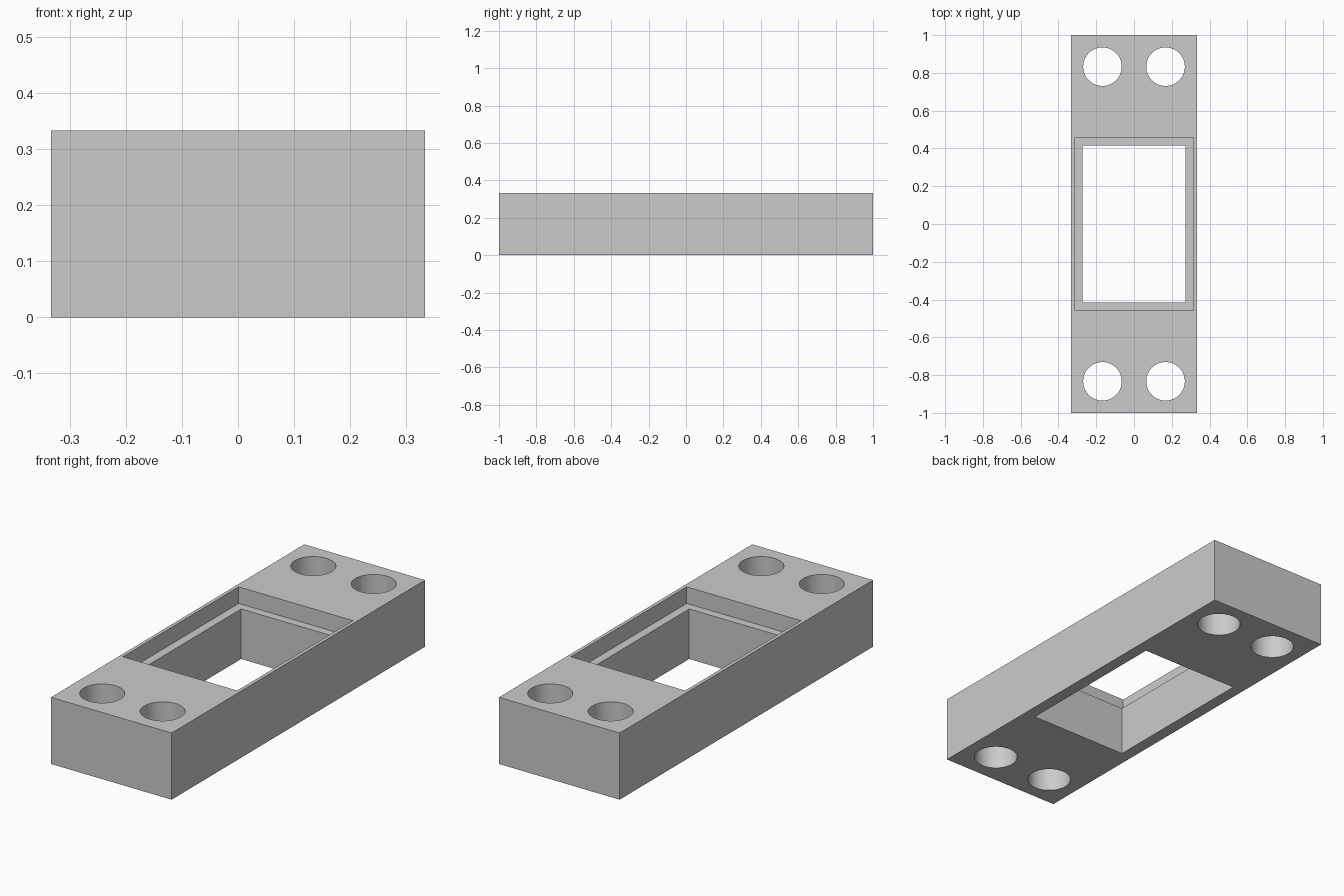
import bpy
from math import radians

cube = bpy.data.objects.get("Cube")
if cube:
    bpy.data.objects.remove(cube, do_unlink=True)

WIDTH, LENGTH, HEIGHT = 0.667, 2.0, 0.333
LEDGE = 0.25   # height of the step inside the window

grey = bpy.data.materials.new("light_grey")
grey.use_nodes = True
colour = (0.6, 0.6, 0.6, 1)
grey.diffuse_color = colour
grey.node_tree.nodes["Principled BSDF"].inputs["Base Color"].default_value = colour


def box(name, size_x, size_y, bottom, top):
    bpy.ops.mesh.primitive_cube_add(size=1, location=(0, 0, (bottom + top) / 2))
    obj = bpy.context.object
    obj.name = name
    obj.scale = (size_x, size_y, top - bottom)
    bpy.ops.object.transform_apply(location=True, rotation=False, scale=True)
    obj.data.materials.append(grey)
    return obj


def cut(target, cutter):
    mod = target.modifiers.new("cut", 'BOOLEAN')
    mod.operation = 'DIFFERENCE'
    mod.solver = 'EXACT'
    mod.object = cutter
    cutter.hide_render = True
    bpy.context.view_layer.objects.active = target
    bpy.ops.object.modifier_apply(modifier=mod.name)
    bpy.data.objects.remove(cutter, do_unlink=True)


# Solid block
block = box("mounting_block", WIDTH, LENGTH, 0, HEIGHT)

# Through window with a wider shallow recess around its top
cut(block, box("window_cutter", 0.546, 0.83, -0.1, HEIGHT + 0.1))
cut(block, box("recess_cutter", 0.632, 0.914, LEDGE, HEIGHT + 0.1))

# Four round bolt holes near the ends
for x in (-0.167, 0.167):
    for y in (-0.833, 0.833):
        bpy.ops.mesh.primitive_cylinder_add(vertices=64, radius=0.102, depth=1,
                                            location=(x, y, HEIGHT / 2))
        hole = bpy.context.object
        hole.name = "hole_cutter"
        hole.data.materials.append(grey)
        cut(block, hole)

# Smooth hole walls, crisp block edges
bpy.ops.object.select_all(action='DESELECT')
block.select_set(True)
bpy.context.view_layer.objects.active = block
bpy.ops.object.shade_smooth_by_angle(angle=radians(30))
